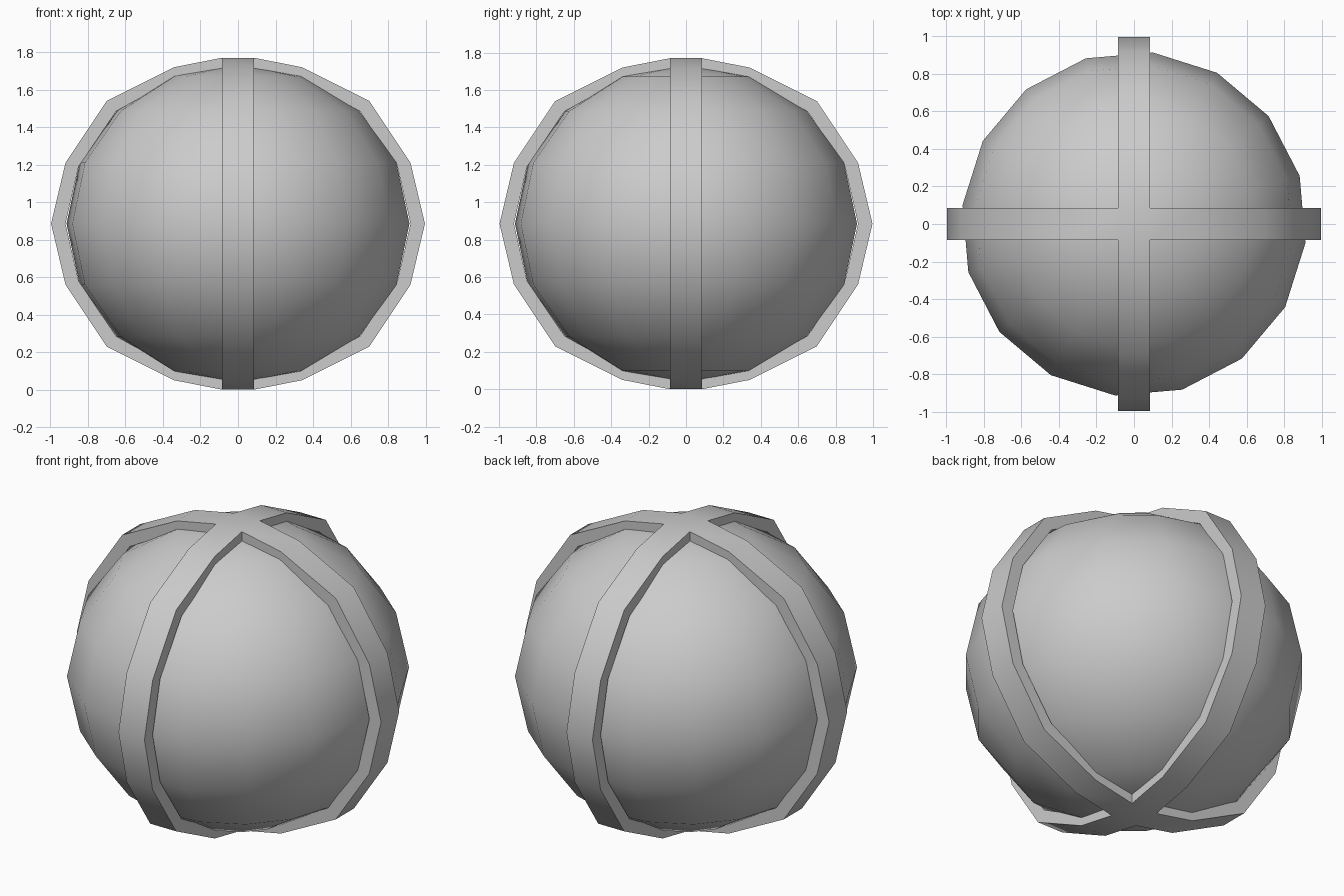
import bpy, bmesh, math
from mathutils import Matrix, Vector

cube = bpy.data.objects.get("Cube")
if cube:
    bpy.data.objects.remove(cube, do_unlink=True)

MID = 0.885    # height of the centre
HALF = 0.085   # half width of the bands

grey = bpy.data.materials.new("plain grey")
grey.use_nodes = True
colour = (0.6, 0.6, 0.6, 1)
grey.diffuse_color = colour
grey.node_tree.nodes["Principled BSDF"].inputs["Base Color"].default_value = colour


def finish(obj, name):
    obj.name = name
    obj.data.materials.append(grey)
    bpy.ops.object.select_all(action='DESELECT')
    obj.select_set(True)
    bpy.context.view_layer.objects.active = obj
    bpy.ops.object.shade_smooth_by_angle(angle=math.radians(40))


# Slightly squashed ball
bpy.ops.mesh.primitive_uv_sphere_add(segments=16, ring_count=8, radius=0.92,
                                     location=(0, 0, MID), rotation=(0, 0, math.radians(-6.3)))
ball = bpy.context.object
ball.scale.z = 0.925
finish(ball, "ball")


# Crossed bands: four arms that meet in a square at the top and bottom
def mirrored(upper):
    return upper + [(r, -h) for r, h in reversed(upper[:-1])]


outer = mirrored([(HALF, 0.885), (0.34, 0.835), (0.70, 0.655), (0.92, 0.325), (0.997, 0)])
inner = mirrored([(HALF, 0.83), (0.325, 0.78), (0.65, 0.6), (0.85, 0.305), (0.92, 0)])

bm = bmesh.new()
for arm in range(4):
    turn = Matrix.Rotation(arm * math.pi / 2, 3, 'Z')
    rows = []
    for (ro, ho), (ri, hi) in zip(outer, inner):
        corners = [(ro, -HALF, ho), (ro, HALF, ho), (ri, HALF, hi), (ri, -HALF, hi)]
        rows.append([bm.verts.new(turn @ Vector(c)) for c in corners])
    for a, b in zip(rows, rows[1:]):
        for i in range(4):
            j = (i + 1) % 4
            bm.faces.new((a[i], b[i], b[j], a[j]))

# Squares that close the crossings
for h in (outer[0][1], inner[0][1], -inner[0][1], -outer[0][1]):
    bm.faces.new([bm.verts.new((x * HALF, y * HALF, h))
                  for x, y in ((-1, -1), (1, -1), (1, 1), (-1, 1))])
bmesh.ops.remove_doubles(bm, verts=bm.verts, dist=0.001)
bmesh.ops.recalc_face_normals(bm, faces=bm.faces)
mesh = bpy.data.meshes.new("crossed_bands")
bm.to_mesh(mesh)
bm.free()
bands = bpy.data.objects.new("crossed_bands", mesh)
bands.location.z = MID
bpy.context.collection.objects.link(bands)
finish(bands, "crossed_bands")
